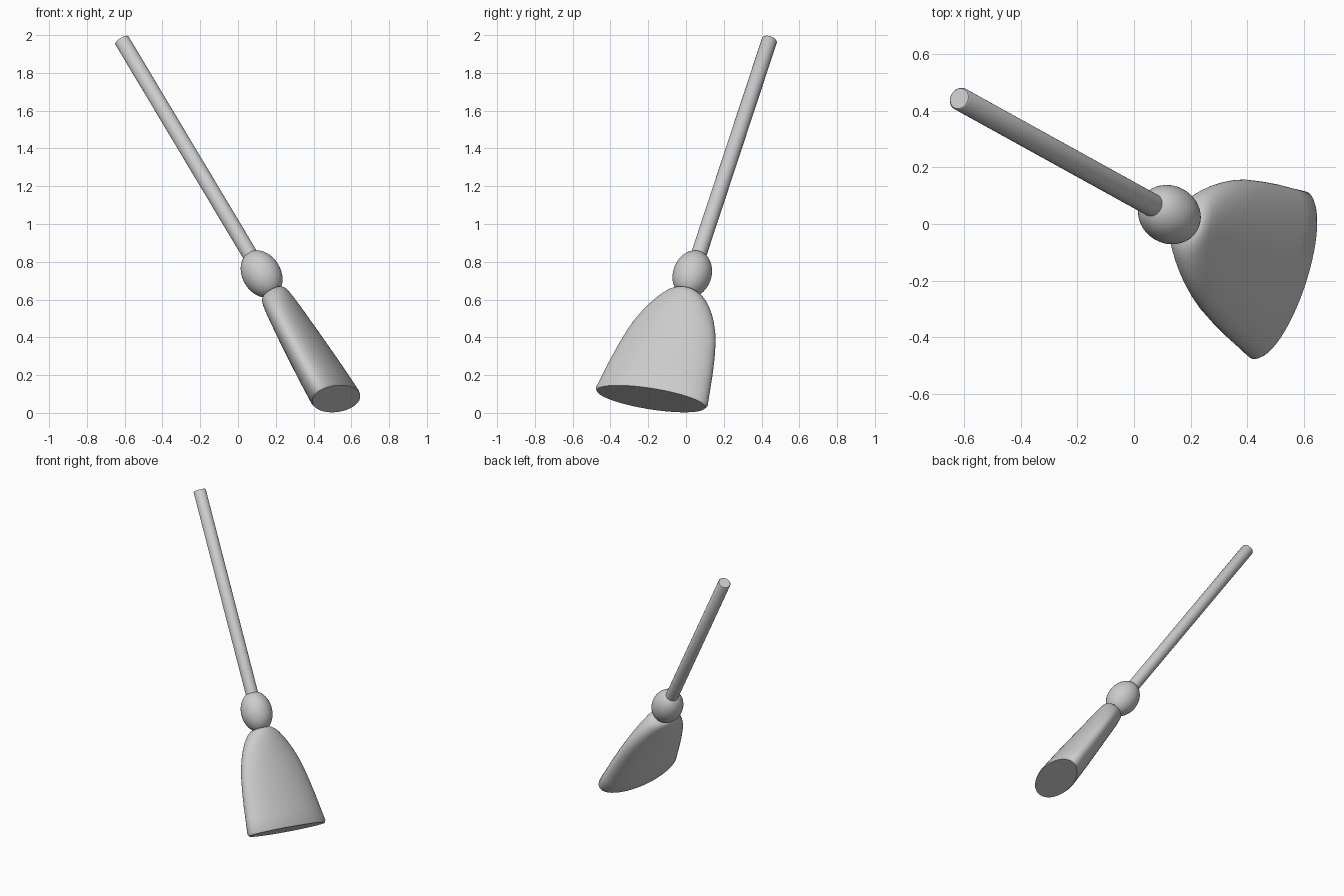
import bpy, bmesh, math
from mathutils import Vector, Matrix

if "Cube" in bpy.data.objects:
    bpy.data.objects.remove(bpy.data.objects["Cube"])

# Shared tilted frame: local x = broom width, y = thickness, z = up the shaft
foot = Vector((0.52, -0.185, 0.0745))
tip = Vector((-0.617, 0.443, 1.976))
axis = (tip - foot).normalized()
wide = Vector((0.2, 0.59, -0.10))
wide = (wide - wide.dot(axis) * axis).normalized()
thick = axis.cross(wide)
frame = Matrix((wide, thick, axis)).transposed().to_4x4()
frame.translation = foot
length = (tip - foot).length


def loft(name, sections, sides=64):
    """Capped stack of ellipses: (height, half width, half thickness)."""
    bm = bmesh.new()
    rings = []
    for s, a, b in sections:
        rings.append([bm.verts.new((a * math.cos(2 * math.pi * i / sides),
                                    b * math.sin(2 * math.pi * i / sides), s))
                      for i in range(sides)])
    for lo, hi in zip(rings, rings[1:]):
        for i in range(sides):
            j = (i + 1) % sides
            bm.faces.new((lo[i], lo[j], hi[j], hi[i]))
    bm.faces.new(rings[0][::-1])
    bm.faces.new(rings[-1])
    mesh = bpy.data.meshes.new(name)
    bm.to_mesh(mesh)
    bm.free()
    obj = bpy.data.objects.new(name, mesh)
    obj.matrix_world = frame
    bpy.context.collection.objects.link(obj)
    bpy.ops.object.select_all(action='DESELECT')
    obj.select_set(True)
    bpy.context.view_layer.objects.active = obj
    bpy.ops.object.shade_smooth_by_angle(angle=math.radians(40))
    return obj


# Long round handle
loft("handle", [(0.85, 0.041, 0.041), (length - 0.005, 0.041, 0.041),
                (length, 0.037, 0.037)], 32)

# Egg-shaped knot joining handle and bristles
knot = []
for k in range(25):
    u = math.pi * (0.01 + 0.98 * k / 24)
    r = 0.102 * math.sin(u)
    knot.append((0.80 - 0.135 * math.cos(u), r, r))
loft("binding_knot", knot, 48)

# Flattened bristle head, flaring towards a flat end
loft("bristle_head", [
    (0.0, 0.304, 0.108), (0.015, 0.313, 0.112), (0.1, 0.300, 0.109),
    (0.2, 0.286, 0.104), (0.3, 0.268, 0.098), (0.4, 0.246, 0.092),
    (0.46, 0.227, 0.088), (0.52, 0.202, 0.085), (0.57, 0.176, 0.082),
    (0.61, 0.150, 0.079), (0.64, 0.126, 0.076), (0.665, 0.100, 0.071),
    (0.68, 0.075, 0.060), (0.688, 0.045, 0.040)])
